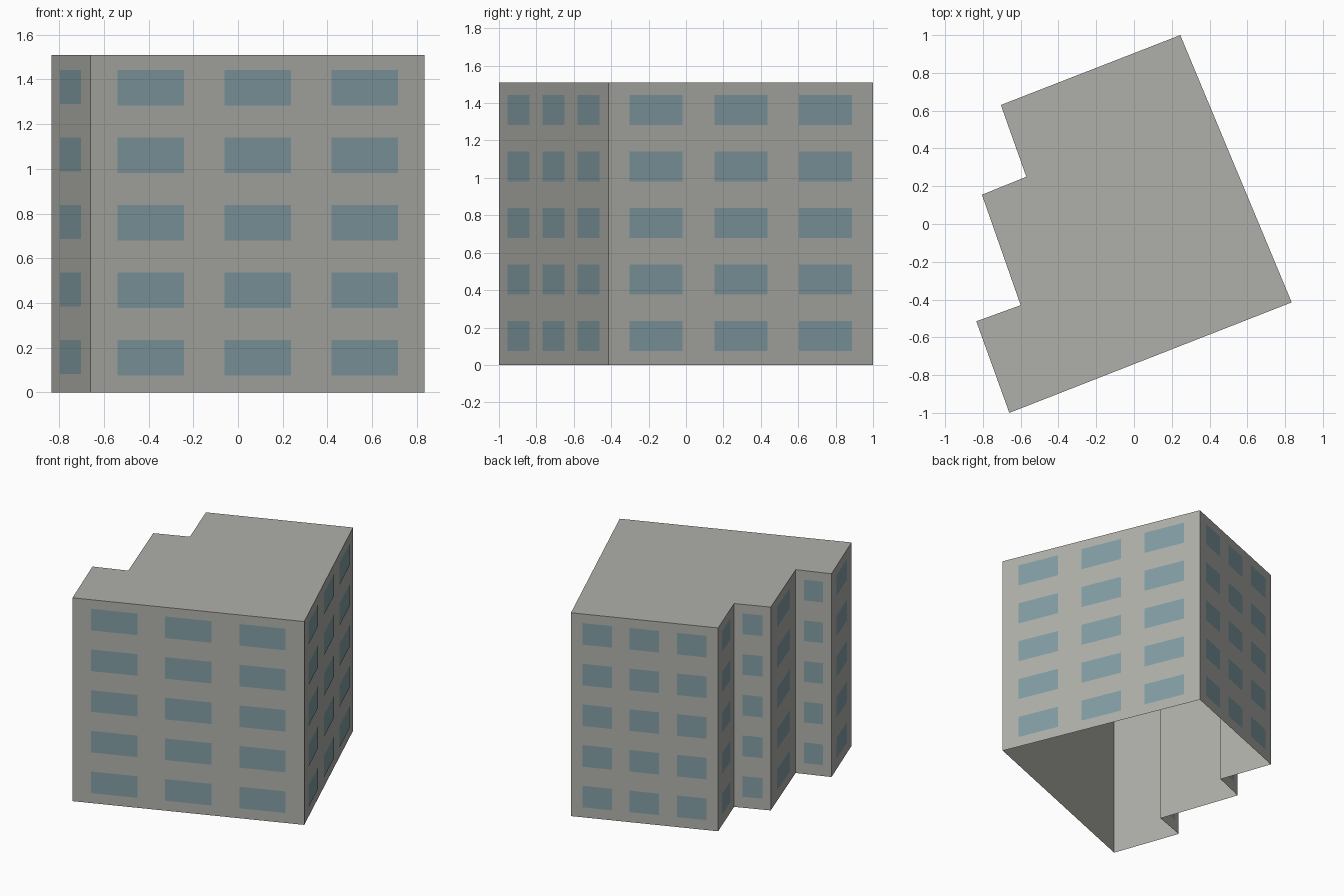
import bpy
import bmesh
from mathutils import Vector

cube = bpy.data.objects.get("Cube")
if cube:
    bpy.data.objects.remove(cube, do_unlink=True)

HEIGHT, FLOORS, GAP = 1.51, 5, 0.002
STOREY = HEIGHT / FLOORS

# Stepped footprint, counter-clockwise from the front corner
FOOTPRINT = [Vector(p) for p in (
    (-0.66, -1.0), (0.835, -0.415), (0.245, 1.0), (-0.705, 0.63),
    (-0.57, 0.25), (-0.805, 0.155), (-0.6, -0.43), (-0.835, -0.515))]


def material(name, rgb):
    mat = bpy.data.materials.new(name)
    mat.use_nodes = True
    colour = (*rgb, 1.0)
    mat.diffuse_color = colour
    mat.node_tree.nodes["Principled BSDF"].inputs["Base Color"].default_value = colour
    return mat


def add_object(name, bm, mat):
    mesh = bpy.data.meshes.new(name)
    bm.to_mesh(mesh)
    bm.free()
    mesh.materials.append(mat)
    obj = bpy.data.objects.new(name, mesh)
    bpy.context.collection.objects.link(obj)
    return obj


concrete = material("warm grey concrete", (0.43, 0.435, 0.40))
glass = material("blue grey glass", (0.225, 0.34, 0.37))

sides = list(zip(FOOTPRINT, FOOTPRINT[1:] + FOOTPRINT[:1]))

# Building shell: walls and flat roof, open underneath
bm = bmesh.new()
low = [bm.verts.new((p.x, p.y, 0)) for p in FOOTPRINT]
high = [bm.verts.new((p.x, p.y, HEIGHT)) for p in FOOTPRINT]
for i in range(len(low)):
    j = (i + 1) % len(low)
    bm.faces.new((low[i], low[j], high[j], high[i]))
bm.faces.new(high)
add_object("building_shell", bm, concrete)

# Window panes: three per storey on long walls, one on short walls
bm = bmesh.new()
for a, b in sides:
    along = b - a
    outward = Vector((along.y, -along.x)).normalized() * GAP
    if along.length > 0.9:
        spans, bottom = [(0.08, 0.28), (0.4, 0.6), (0.72, 0.92)], 0.075
    else:
        spans, bottom = [(0.23, 0.77)], 0.082
    for floor in range(FLOORS):
        z0, z1 = floor * STOREY + bottom, floor * STOREY + 0.235
        for s, e in spans:
            p, q = a + along * s + outward, a + along * e + outward
            corners = ((p, z0), (q, z0), (q, z1), (p, z1))
            bm.faces.new([bm.verts.new((c.x, c.y, z)) for c, z in corners])
add_object("window_panes", bm, glass)
